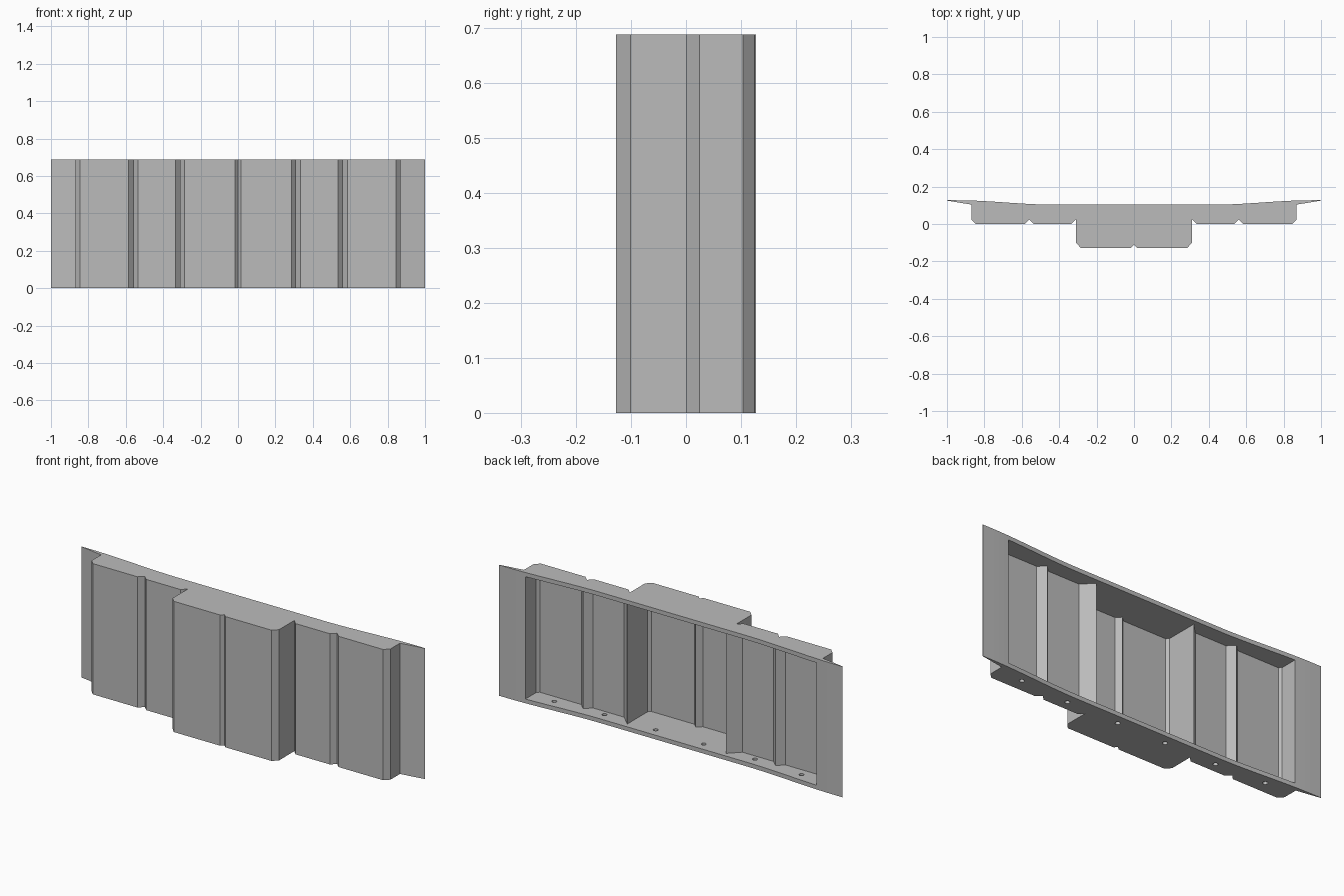
import bpy
import bmesh
from mathutils import Matrix, Vector

HEIGHT = 0.688
WALL = 0.022

cube = bpy.data.objects.get("Cube")
if cube:
    bpy.data.objects.remove(cube, do_unlink=True)


def mirrored(half):
    """Complete a right-to-centre path that ends on x = 0."""
    return half + [(-x, y) for x, y in reversed(half[:-1])]


def offset_path(path, distance):
    """Mitred inward offset of an open path, keeping its end segments straight."""
    pts = [Vector(p) for p in path]
    result = []
    for i, p in enumerate(pts):
        before = (p - pts[i - 1]) if i > 0 else (pts[1] - p)
        after = (pts[i + 1] - p) if i < len(pts) - 1 else before
        n1, n2 = (Vector((d.y, -d.x)).normalized() for d in (before, after))
        result.append(tuple(p + (n1 + n2) * distance / (1 + n1.dot(n2))))
    return result


def link(name, bm):
    bmesh.ops.recalc_face_normals(bm, faces=bm.faces)
    mesh = bpy.data.meshes.new(name)
    bm.to_mesh(mesh)
    bm.free()
    obj = bpy.data.objects.new(name, mesh)
    bpy.context.scene.collection.objects.link(obj)
    return obj


def prism(name, outline, z0, z1):
    bm = bmesh.new()
    face = bm.faces.new([bm.verts.new((x, y, z0)) for x, y in outline])
    up = bmesh.ops.extrude_face_region(bm, geom=[face])["geom"]
    verts = [v for v in up if isinstance(v, bmesh.types.BMVert)]
    bmesh.ops.translate(bm, vec=(0, 0, z1 - z0), verts=verts)
    return link(name, bm)


def back_y(x):
    """Gently swept back edge, flat in the middle."""
    t = min(max((abs(x) - 0.42) / 0.53, 0), 1)
    return 0.103 + 0.024 * t * t * (3 - 2 * t)


# Stepped front with V-grooves, from the right end to the centre
front = mirrored([
    (0.87, 0.104), (0.87, 0.025), (0.845, 0), (0.585, 0), (0.56, 0.025),
    (0.535, 0), (0.335, 0), (0.31, 0.025), (0.31, -0.101), (0.285, -0.127),
    (0.015, -0.127), (0, -0.112),
])
steps = 40
back = [(x, back_y(x)) for x in (2 * i / steps - 1 for i in range(steps + 1))]
panel = prism("panel_shell", [(1, 0.125)] + front + [(-1, 0.125)] + back, 0, HEIGHT)

# Cavity open to the back, following the front at constant wall thickness
inner = offset_path(front, WALL)
inner = [(inner[0][0], 0.3)] + inner[1:-1] + [(inner[-1][0], 0.3)]
cavity = prism("cavity_cutter", inner, WALL, HEIGHT - WALL)

# Fixing holes through the floor
bm = bmesh.new()
for x, y in ((0.72, 0.067), (0.438, 0.052), (0.14, 0.052)):
    for side in (-1, 1):
        bmesh.ops.create_cone(bm, cap_ends=True, segments=24, radius1=0.012,
                              radius2=0.012, depth=0.1,
                              matrix=Matrix.Translation((side * x, y, 0)))
holes = link("hole_cutter", bm)

bpy.ops.object.select_all(action="DESELECT")
bpy.context.view_layer.objects.active = panel
panel.select_set(True)
for cutter in (cavity, holes):
    cutter.hide_render = True
    mod = panel.modifiers.new(cutter.name, "BOOLEAN")
    mod.operation = "DIFFERENCE"
    mod.solver = "EXACT"
    mod.object = cutter
    bpy.ops.object.modifier_apply(modifier=mod.name)
    bpy.data.objects.remove(cutter, do_unlink=True)

# Single grey finish
grey = bpy.data.materials.new("plain_grey")
grey.use_nodes = True
colour = (0.5, 0.5, 0.5, 1)
grey.diffuse_color = colour
grey.node_tree.nodes["Principled BSDF"].inputs["Base Color"].default_value = colour
panel.data.materials.clear()
panel.data.materials.append(grey)
bpy.ops.object.shade_smooth_by_angle(angle=0.35)
